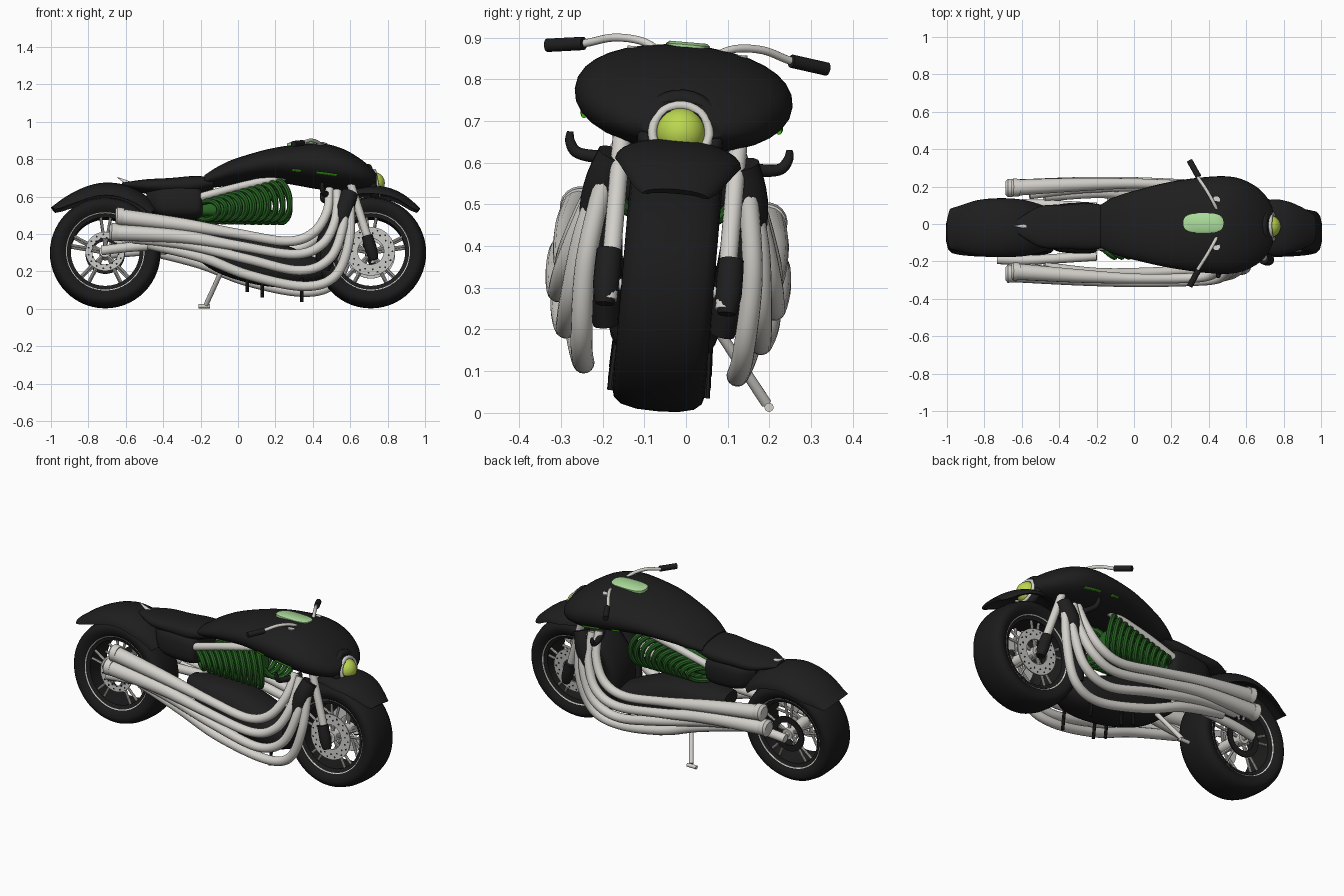
import bpy, bmesh, math
from mathutils import Vector, Matrix

if "Cube" in bpy.data.objects:
    bpy.data.objects.remove(bpy.data.objects["Cube"])

def mat(name, r, g, b):
    m = bpy.data.materials.new(name)
    m.diffuse_color = (r, g, b, 1)
    m.use_nodes = True
    m.node_tree.nodes["Principled BSDF"].inputs["Base Color"].default_value = m.diffuse_color
    return m

BLACK = mat("black", .013, .013, .013)
TYRE = mat("tyre_black", .011, .011, .011)
METAL = mat("pale_metal", .66, .64, .6)
DISC = mat("disc_grey", .55, .55, .53)
GREEN = mat("engine_green", .02, .125, .016)
LAMP = mat("lamp_lime", .5, .68, .08)
METER = mat("meter_green", .4, .7, .32)
BRIGHT = mat("accent_green", .07, .5, .015)

def skin(name, rings, m, cyc=False):
    """Join equal-length closed rings into one smooth skin."""
    bm = bmesh.new()
    R = [[bm.verts.new(p) for p in ring] for ring in rings]
    n = len(R[0])
    for i in range(len(R) if cyc else len(R) - 1):
        a, b = R[i], R[(i + 1) % len(R)]
        for j in range(n):
            k = (j + 1) % n
            bm.faces.new((a[j], a[k], b[k], b[j]))
    if not cyc:
        bm.faces.new(R[0])
        bm.faces.new(R[-1])
    bmesh.ops.recalc_face_normals(bm, faces=bm.faces)
    me = bpy.data.meshes.new(name)
    bm.to_mesh(me)
    bm.free()
    me.materials.append(m)
    me.polygons.foreach_set("use_smooth", [True] * len(me.polygons))
    me.set_sharp_from_angle(angle=.7)
    ob = bpy.data.objects.new(name, me)
    bpy.context.collection.objects.link(ob)
    return ob

def spline(pts, k=6):
    """Catmull-Rom through tuples of any length."""
    P = [pts[0]] + list(pts) + [pts[-1]]
    out = []
    for i in range(1, len(P) - 2):
        for s in range(k):
            t = s / k
            out.append(tuple(.5 * (2 * b + (c - a) * t + (2 * a - 5 * b + 4 * c - d) * t * t
                       + (3 * b - a - 3 * c + d) * t ** 3)
                       for a, b, c, d in zip(P[i - 1], P[i], P[i + 1], P[i + 2])))
    return out + [tuple(pts[-1])]

def tube(name, pts, r, m, k=6, n=12, cyc=False):
    """Round tube; a fourth value in the points overrides the radius."""
    P = spline(pts, k) if k > 1 and not cyc else list(pts)
    V = [Vector(p[:3]) for p in P]
    rings, u, N = [], None, len(V)
    for i, c in enumerate(V):
        a = V[(i - 1) % N] if cyc or i else V[0]
        b = V[(i + 1) % N] if cyc or i < N - 1 else V[-1]
        t = (b - a).normalized()
        u = t.orthogonal() if u is None else u - t * u.dot(t)
        u.normalize()
        w = t.cross(u)
        q = P[i][3] if len(P[i]) > 3 else r
        rings.append([c + q * (math.cos(f) * u + math.sin(f) * w)
                      for f in (2 * math.pi * j / n for j in range(n))])
    return skin(name, rings, m, cyc)

def oval(c, d, e, n=28):
    c, d, e = Vector(c), Vector(d), Vector(e)
    return [tuple(c + d * math.cos(2 * math.pi * i / n) + e * math.sin(2 * math.pi * i / n)) for i in range(n)]

def loft(name, stations, m, p=.85, n=32):
    """Body from stations (x, z bottom, z top, half width)."""
    rings = []
    for x, lo, hi, w in spline(stations, 5):
        ring = []
        for j in range(n):
            f = 2 * math.pi * j / n
            c, s = math.cos(f), math.sin(f)
            ring.append((x, w * math.copysign(abs(c) ** p, c),
                         (lo + hi) / 2 + (hi - lo) / 2 * math.copysign(abs(s) ** p, s)))
        rings.append(ring)
    return skin(name, rings, m)

def lathe(name, cx, prof, m, n=56):
    """Wheel part: closed (radius, y) profile turned about the axle."""
    rings = [[(cx + r * math.cos(a), y, .3 + r * math.sin(a)) for r, y in prof]
             for a in (2 * math.pi * i / n for i in range(n))]
    return skin(name, rings, m, True)

def fender(name, cx, stations):
    """Arched shell over a wheel: stations (degrees, radius, half width, side drop)."""
    rings = []
    for deg, R, w, drop in spline(stations, 6):
        a, ring = math.radians(deg), []
        for off, steps in ((0, range(15)), (.016, range(14, -1, -1))):
            for i in steps:
                f = math.pi * i / 14
                r = R - off * math.sin(f) - drop * (1 - math.sin(f))
                ring.append((cx + r * math.cos(a), (w - off) * math.cos(f), .3 + r * math.sin(a)))
        rings.append(ring)
    return skin(name, rings, BLACK)

# wheels
half = [(.195, .08), (.225, .1), (.25, .111), (.27, .106), (.285, .088), (.294, .05), (.296, 0)]
prof = half + [(r, -y) for r, y in half[-2::-1]]
for side, cx, dr in (("rear", -.71, .105), ("front", .71, .13)):
    lathe(side + "_tyre", cx, prof, TYRE)
    lathe(side + "_rim", cx, [(.184, -.08), (.2, -.085), (.2, .085), (.184, .08)], BLACK)
    tube(side + "_hub", [(cx, -.1, .3), (cx, .1, .3)], .032, METAL, 1, 20)
    tube(side + "_axle", [(cx, -.16, .3), (cx, .16, .3)], .014, METAL, 1)
    for s in (-1, 1):
        sprocket = side == "rear" and s == 1
        lathe(side + "_rim_line", cx, [(.205, s * .083), (.21, s * .083), (.21, s * .093), (.205, s * .089)], METAL)
        lathe(side + "_brake_disc", cx, [(.07, s * .088), (dr, s * .088), (dr, s * .095), (.07, s * .095)],
              BLACK if sprocket else DISC)
        for i in range(10):
            a = 2 * math.pi * (i // 2) / 5 + .3
            b = a + (.14 if i % 2 else -.14)
            tube(side + "_spoke", [(cx + .025 * math.cos(a), s * .075, .3 + .025 * math.sin(a)),
                                   (cx + .19 * math.cos(b), s * .065, .3 + .19 * math.sin(b))], .0075, METAL, 1, 8)
        for i in range(0 if sprocket else 30):
            a, r = 2 * math.pi * i / 30, dr - .014 - .018 * (i % 2)
            x, z = cx + r * math.cos(a), .3 + r * math.sin(a)
            tube("disc_hole", [(x, s * .093, z), (x, s * .0965, z)], .005, BLACK, 1, 8)

# fenders
fender("rear_fender", -.71, [(140, .378, .11, .03), (132, .37, .125, .05), (115, .366, .15, .07),
                             (90, .376, .158, .08), (65, .378, .15, .08), (40, .37, .12, .06)])
fender("front_fender", .71, [(42, .356, .08, .025), (50, .355, .105, .04), (68, .36, .14, .05),
                             (85, .36, .15, .055), (108, .355, .11, .04)])

# tank body, seat and tail
BODY = [(-.18, .65, .715, .115), (-.1, .655, .765, .155), (.0, .67, .808, .185), (.2, .68, .862, .232), (.42, .645, .885, .26),
        (.55, .63, .86, .255), (.65, .63, .805, .212), (.71, .64, .755, .155), (.74, .655, .725, .1)]
loft("tank_body", BODY, BLACK, .95)
loft("seat", [(-.62, .655, .675, .04), (-.5, .62, .692, .11), (-.36, .61, .7, .118), (-.24, .61, .71, .125), (-.13, .64, .705, .11)], BLACK)
loft("under_seat_case", [(-.49, .56, .63, .06), (-.42, .49, .65, .12), (-.3, .475, .66, .135), (-.21, .48, .65, .13), (-.19, .5, .62, .1)], BLACK, .6)
tube("tail_fin", [(-.58, 0, .67, .014), (-.645, 0, .705, .002)], .01, METAL, 1)

# engine: dark crankcase, green core, swept fin rings
loft("crankcase", [(-.27, .31, .39, .06), (-.12, .2, .41, .12), (.1, .13, .395, .135), (.33, .115, .31, .125), (.48, .16, .24, .06)], BLACK, .8)
loft("engine_core", [(-.2, .49, .56, .08), (-.05, .48, .6, .085), (.1, .47, .635, .085), (.18, .49, .645, .06)], GREEN, .7)
for s in (-1, 1):
    for i in range(11):
        t = i / 10
        tube("cooling_fin", oval((-.165 + .38 * t, s * .092, .52 + .055 * t), (.06, s * .062, .015),
                                 (-.02, 0, .045 + .06 * t)), .0145, GREEN, 1, 8, True)

# parts on both sides
PIPES = [
    [(.49, .14, .63), (.475, .2, .5), (.4, .24, .385), (.26, .25, .34), (0, .255, .38), (-.3, .245, .43), (-.64, .225, .475)],
    [(.53, .15, .62), (.52, .21, .46), (.45, .25, .325), (.3, .26, .27), (0, .268, .315), (-.3, .255, .365), (-.67, .23, .39)],
    [(.57, .16, .6), (.56, .21, .42), (.49, .23, .25), (.33, .235, .185), (.05, .25, .245), (-.28, .235, .325), (-.56, .2, .36)],
    [(.6, .17, .57), (.595, .2, .35), (.52, .195, .16), (.35, .185, .105), (.05, .205, .165), (-.2, .215, .26), (-.48, .19, .33)]]
for s in (-1, 1):
    for i, path in enumerate(PIPES):
        end = .044 if i < 2 else .028
        rad = [.023, .025, .026, .026, .027, min(end, .036), end]
        tube("exhaust_pipe", [(x, s * y, z, r) for (x, y, z), r in zip(path, rad)], .02, METAL, 8, 16)
        if i < 2:
            x, y, z = path[-1]
            tube("exhaust_cap", [(x + .03, s * y, z, .046), (x - .005, s * y, z + .002, .049),
                                 (x - .016, s * y, z + .002, .036)], .05, METAL, 1, 20)
    tube("down_tube", [(.6, s * .15, .61, .045), (.56, s * .175, .5, .052), (.5, s * .16, .33, .05), (.46, s * .14, .2, .03)], .05, BLACK)
    tube("frame_tube", [(-.24, s * .1, .58), (.0, s * .105, .645), (.25, s * .1, .7)], .022, METAL)
    tube("swing_arm", [(-.73, s * .145, .3), (-.55, s * .15, .32), (-.2, s * .13, .34)], .026, METAL)
    tube("fork_tube", [(.595, s * .14, .68), (.728, s * .14, .26)], .022, METAL, 1, 16)
    tube("fork_sleeve", [(.69, s * .147, .38, .03), (.715, s * .147, .295, .032), (.727, s * .147, .25, .022)], .03, BLACK, 2, 16)
    tube("indicator_horn", [(.5, s * .1, .605, .02), (.47, s * .17, .6, .017), (.455, s * .24, .605, .014),
                            (.45, s * .262, .63, .012), (.45, s * .264, .655, .008)], .014, BLACK)
    tube("handlebar", [(.45, s * .06, .86), (.425, s * .11, .885), (.385, s * .18, .888), (.34, s * .25, .868), (.3, s * .325, .857)], .0095, METAL)
    tube("grip", [(.345, s * .25, .868), (.297, s * .337, .856)], .016, BLACK, 1, 16)
    tube("bar_mount", [(.44, s * .125, .83), (.44, s * .125, .872)], .02, METAL, 1)
    # accent strips hugging the tank side
    for lo_x, hi_x in ((.26, .37), (.41, .55)):
        line = [(x, s * w * math.cos(.45) ** .95, (lo + hi) / 2 - (hi - lo) / 2 * math.sin(.45) ** .95)
                for x, lo, hi, w in spline(BODY, 5) if lo_x < x < hi_x]
        tube("accent_strip", line, .007, BRIGHT, 1, 8)
    # pegs under the engine
    for x, z in ((.05, .1), (.13, .07), (.34, .045)):
        tube("lower_peg", [(x, s * .11, z + .11), (x, s * .115, z)], .009, BLACK, 1, 8)

# headlight
skin("headlight", [oval((.725 + .06 * math.sin(a), 0, .674), (0, .06 * math.cos(a), 0), (0, 0, .06 * math.cos(a)))
                   for a in (1.52 * i / 9 for i in range(10))], LAMP)
tube("headlight_ring", oval((.74, 0, .674), (0, .068, 0), (-.012, 0, .066)), .011, METAL, 1, 10, True)
tube("headlight_hood", oval((.715, 0, .674), (0, .084, 0), (-.02, 0, .082)), .022, BLACK, 1, 10, True)

# meter panel
skin("meter", [[(.37 + k * .108 * math.copysign(abs(math.cos(f)) ** .6, math.cos(f)),
                 k * .053 * math.copysign(abs(math.sin(f)) ** .75, math.sin(f)), z)
                for f in (2 * math.pi * i / 32 for i in range(32))]
               for k, z in ((1, .86), (1, .886), (.85, .892))], METER)

# kickstand
tube("kickstand", [(-.09, .13, .21), (-.17, .26, .045)], .013, METAL, 1)
tube("kickstand_foot", [(-.21, .267, .036), (-.15, .267, .036)], .011, METAL, 1)

# lean the whole bike onto its stand
lean = Matrix.Translation((0, -.07, 0)) @ Matrix.Rotation(-.085, 4, 'X')
for ob in bpy.context.collection.objects:
    ob.data.transform(lean)
